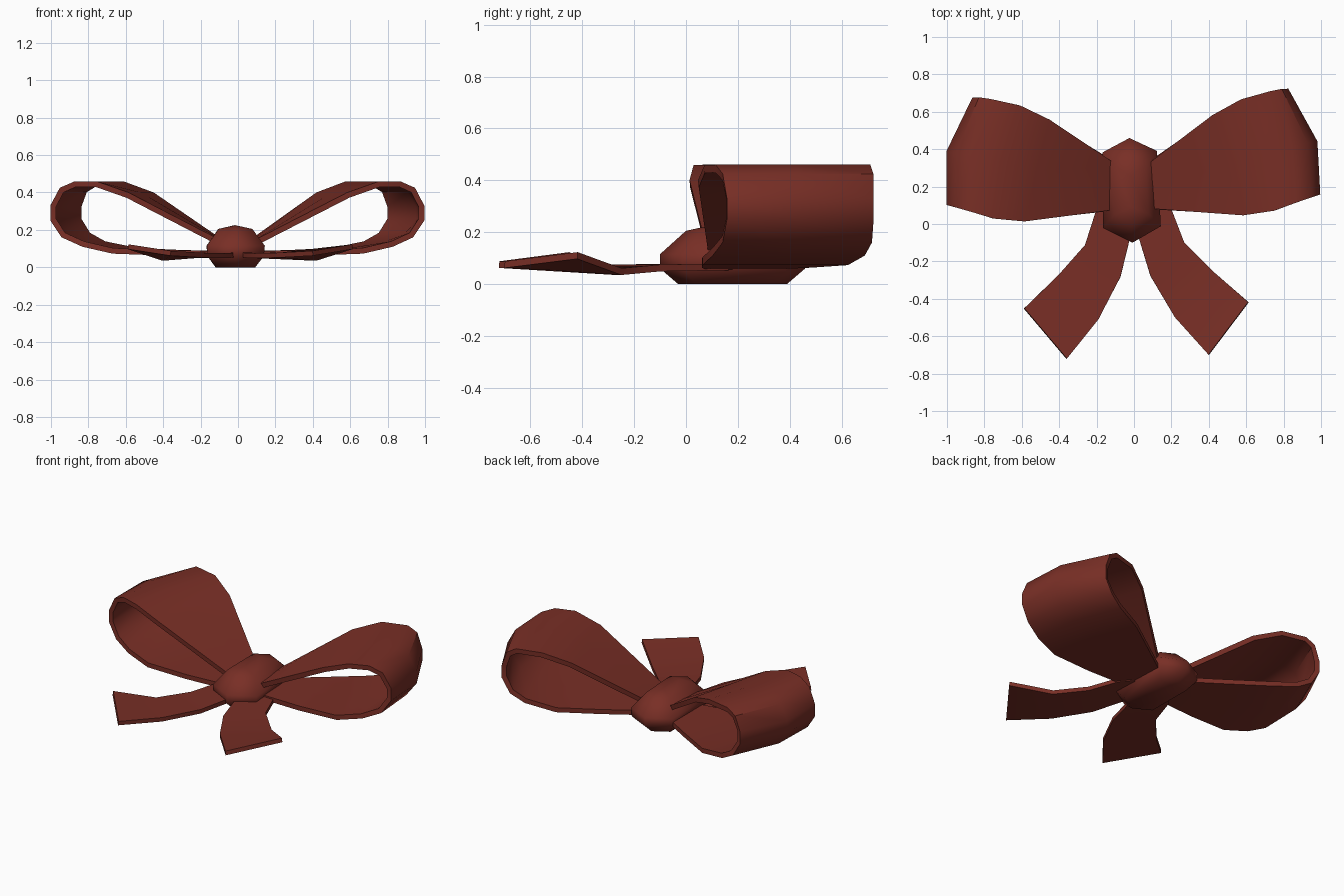
import bpy
import bmesh
from math import radians
from mathutils import Vector

if "Cube" in bpy.data.objects:
    bpy.data.objects.remove(bpy.data.objects["Cube"])

satin = bpy.data.materials.new("russet_satin")
satin.use_nodes = True
colour = (0.19, 0.028, 0.019, 1)
satin.diffuse_color = colour
satin.node_tree.nodes["Principled BSDF"].inputs["Base Color"].default_value = colour

TILT = radians(1.6)  # the whole bow sits slightly turned


def finish(name, bm, thickness=0, offset=0, angle=40):
    """Turn a bmesh into a finished, optionally thickened, smooth object."""
    mesh = bpy.data.meshes.new(name)
    bm.to_mesh(mesh)
    bm.free()
    obj = bpy.data.objects.new(name, mesh)
    bpy.context.collection.objects.link(obj)
    mesh.materials.append(satin)
    obj.rotation_euler.z = TILT
    bpy.ops.object.select_all(action="DESELECT")
    obj.select_set(True)
    bpy.context.view_layer.objects.active = obj
    if thickness:
        mod = obj.modifiers.new("thickness", "SOLIDIFY")
        mod.thickness = thickness
        mod.offset = offset
        mod.use_even_offset = True
        bpy.ops.object.modifier_apply(modifier=mod.name)
    bpy.ops.object.shade_smooth_by_angle(angle=radians(angle))


def ribbon(name, rows, side, offset, thickness):
    """Skin rows of points into a strip; side -1 mirrors it."""
    bm = bmesh.new()
    grid = [[bm.verts.new((p[0] * side, p[1], p[2])) for p in row] for row in rows]
    for a, b in zip(grid, grid[1:]):
        for j in range(len(a) - 1):
            quad = [a[j], b[j], b[j + 1], a[j + 1]]
            bm.faces.new(quad if side > 0 else quad[::-1])
    finish(name, bm, thickness, offset)


# Loop stations: front edge x, y, back edge x, y, shared height
loop_stations = [
    (0.09, 0.08, 0.07, 0.31, 0.145),
    (0.585, 0.03, 0.435, 0.57, 0.40),
    (0.75, 0.05, 0.59, 0.65, 0.458),
    (0.87, 0.09, 0.75, 0.69, 0.46),
    (0.95, 0.115, 0.81, 0.70, 0.425),
    (1.0, 0.13, 0.845, 0.70, 0.33),
    (1.0, 0.13, 0.845, 0.70, 0.25),
    (0.94, 0.115, 0.79, 0.695, 0.16),
    (0.83, 0.08, 0.70, 0.67, 0.11),
    (0.67, 0.045, 0.52, 0.61, 0.073),
    (0.40, 0.05, 0.30, 0.47, 0.063),
    (0.05, 0.08, 0.04, 0.30, 0.055),
]
loop_rows = []
for fx, fy, bx, by, z in loop_stations:
    front, back = Vector((fx, fy, z)), Vector((bx, by, z))
    middle = (front + back) / 2
    middle.x += 0.07 * max(0, (fx - 0.6) / 0.4)  # rounded outer end
    loop_rows.append((front, middle, back))

# Tail stations: inner edge point, outer edge point
tail_rows = [
    ((0.0, 0.06, 0.065), (0.14, 0.16, 0.065)),
    ((0.025, -0.08, 0.065), (0.20, 0.08, 0.065)),
    ((0.08, -0.28, 0.062), (0.265, -0.105, 0.062)),
    ((0.205, -0.505, 0.065), (0.41, -0.26, 0.048)),
    ((0.38, -0.71, 0.075), (0.60, -0.435, 0.11)),
]

for label, side in (("left", 1), ("right", -1)):
    ribbon(label + "_loop", loop_rows, side, -1, 0.03)
    ribbon(label + "_tail", tail_rows, side, 0, 0.026)

# Knot: stacked hexagons, each with half width, half length and height
bm = bmesh.new()
rings = []
for w, l, z in ((0.105, 0.21, 0), (0.15, 0.28, 0.06),
                (0.155, 0.28, 0.115), (0.09, 0.18, 0.205)):
    outline = [(0, -l), (w, -0.7 * l), (w * 0.94, 0.74 * l),
               (0, l), (-w * 0.94, 0.74 * l), (-w, -0.7 * l)]
    rings.append([bm.verts.new((x - 0.012, y + 0.18, z)) for x, y in outline])
for low, high in zip(rings, rings[1:]):
    for i in range(6):
        k = (i + 1) % 6
        bm.faces.new((low[i], low[k], high[k], high[i]))
bm.faces.new(rings[0][::-1])
crown = [bm.verts.new((-0.012, y, 0.225)) for y in (0.09, 0.26)]
t = rings[-1]
for face in ((t[0], t[1], crown[0]), (t[1], t[2], crown[1], crown[0]),
             (t[2], t[3], crown[1]), (t[3], t[4], crown[1]),
             (t[4], t[5], crown[0], crown[1]), (t[5], t[0], crown[0])):
    bm.faces.new(face)
bmesh.ops.recalc_face_normals(bm, faces=bm.faces)
finish("centre_knot", bm, angle=60)
